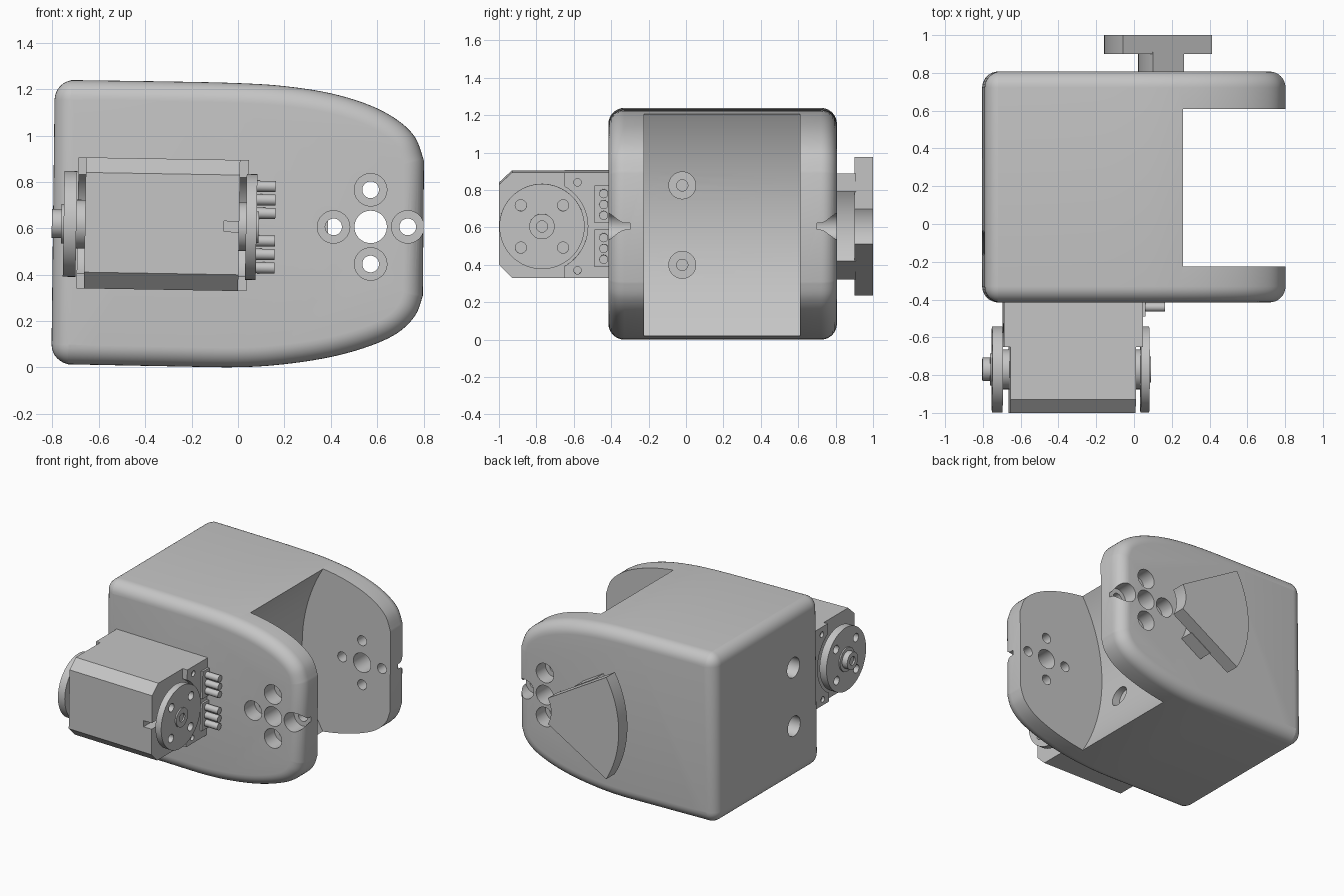
import bpy, bmesh, math
from mathutils import Matrix, Vector

if "Cube" in bpy.data.objects:
    bpy.data.objects.remove(bpy.data.objects["Cube"])

grey = bpy.data.materials.new("matte_grey")
grey.use_nodes = True
GREY = (0.56, 0.56, 0.56, 1)
grey.diffuse_color = GREY
grey.node_tree.nodes["Principled BSDF"].inputs["Base Color"].default_value = GREY

PX, PZ = 0.572, 0.606    # pivot of the bracket
HY, HZ = -0.77, 0.612    # axis of the motor horns


def prism(name, pts, axis, a, b):
    """Extrude a 2D outline along x (outline in y,z) or y (outline in x,z)."""
    bm = bmesh.new()

    def place(u, v, t):
        return bm.verts.new((t, u, v) if axis == "x" else (u, t, v))
    low = [place(u, v, a) for u, v in pts]
    high = [place(u, v, b) for u, v in pts]
    n = len(pts)
    bm.faces.new(low)
    bm.faces.new(high[::-1])
    for i in range(n):
        j = (i + 1) % n
        bm.faces.new((low[j], low[i], high[i], high[j]))
    bmesh.ops.recalc_face_normals(bm, faces=bm.faces)
    mesh = bpy.data.meshes.new(name)
    bm.to_mesh(mesh)
    bm.free()
    mesh.materials.append(grey)
    obj = bpy.data.objects.new(name, mesh)
    bpy.context.collection.objects.link(obj)
    return obj


def arc(u, v, r, start, end, n):
    steps = [math.radians(start + (end - start) * i / n) for i in range(n + 1)]
    return [(u + r * math.cos(t), v + r * math.sin(t)) for t in steps]


def disc(name, axis, u, v, r, a, b, n=40):
    return prism(name, arc(u, v, r, 0, 360, n)[:-1], axis, a, b)


def box(name, x, y, z):
    return prism(name, [(x[0], z[0]), (x[1], z[0]), (x[1], z[1]), (x[0], z[1])], "y", *y)


def cut(obj, cutters):
    for c in cutters:
        c.hide_render = True
        m = obj.modifiers.new("cut", "BOOLEAN")
        m.operation, m.solver, m.object = "DIFFERENCE", "EXACT", c
    graph = bpy.context.evaluated_depsgraph_get()
    mesh = bpy.data.meshes.new_from_object(obj.evaluated_get(graph))
    obj.modifiers.clear()
    obj.data = mesh
    for c in cutters:
        bpy.data.objects.remove(c)


def spline(pts, n=5):
    """Smooth path through the points."""
    p = [Vector(q) for q in [pts[0]] + pts + [pts[-1]]]
    out = []
    for a, b, c, d in zip(p, p[1:], p[2:], p[3:]):
        for i in range(n):
            t = i / n
            q = 0.5 * (2 * b + (c - a) * t + (2 * a - 5 * b + 4 * c - d) * t * t
                       + (3 * b - a - 3 * c + d) * t ** 3)
            out.append((q.x, q.y))
    return out + [pts[-1]]


# Bracket: rounded block tapering to two cheeks
top = [(-0.79, 1.24), (-0.3, 1.233), (0, 1.226), (0.2, 1.213), (0.4, 1.182),
       (0.57, 1.13), (0.69, 1.065), (0.765, 0.99), (0.802, 0.89)]
bottom = [(0.797, 0.31), (0.765, 0.225), (0.69, 0.15), (0.57, 0.093), (0.4, 0.045),
          (0.2, 0.014), (0, 0.001), (-0.3, 0.005), (-0.805, 0.015)]
bracket = prism("bracket", spline(top) + spline(bottom), "y", -0.415, 0.807)
bm = bmesh.new()
bm.from_mesh(bracket.data)
rim = [e for e in bm.edges
       if abs(e.verts[0].co.y - e.verts[1].co.y) < 0.01
       or max(v.co.x for v in e.verts) < -0.75]
bmesh.ops.bevel(bm, geom=rim, offset=0.085, segments=8, profile=0.5,
                affect="EDGES", clamp_overlap=False)
bmesh.ops.recalc_face_normals(bm, faces=bm.faces)
bm.to_mesh(bracket.data)
bm.free()

# Round slot, pivot holes with counterbores, and mounting screw holes
cutters = [disc("slot_cutter", "y", 1.22, 0.612, 1.13, -0.225, 0.61, 160),
           disc("pivot_cutter", "y", PX, PZ, 0.07, -0.6, 1.2)]
for dx, dz in ((1, 0), (0, 1), (-1, 0), (0, -1)):
    u, v = PX + 0.16 * dx, PZ + 0.16 * dz
    cutters += [disc("bolt_cutter", "y", u, v, 0.036, -0.6, 1.2),
                disc("bore_cutter", "y", u, v, 0.07, -0.6, -0.3),
                disc("bore_cutter", "y", u, v, 0.07, 0.7, 1.2)]
for z in (0.4, 0.825):
    cutters += [disc("screw_cutter", "x", -0.02, z, 0.072, 0.05, 0.3),
                disc("screw_cutter", "x", -0.02, z, 0.03, -0.1, 0.2),
                disc("screw_cutter", "x", -0.1, z, 0.072, -0.9, -0.5)]
cut(bracket, cutters)


# Fan-shaped stop on the back, on a narrower stem
def sector(name, r0, r1, half, a, b):
    outline = (arc(PX, PZ, r1, 180 - half, 180 + half, 24)
               + arc(PX, PZ, r0, 180 + half, 180 - half, 16))
    return prism(name, outline, "y", a, b)


sector("stop_stem", 0.36, 0.55, 31, 0.80, 0.91)
sector("stop_fan", 0.185, 0.73, 30.5, 0.90, 1.0)

# Motor case with chamfered front edges and a small notch
case = prism("motor_case", [(-1, 0.405), (-0.93, 0.335), (-0.4, 0.335), (-0.4, 0.9),
                            (-0.93, 0.9), (-1, 0.835)], "x", -0.66, 0.005)
cut(case, [box("notch_cutter", (-0.06, 0.1), (-1.1, -0.85), (0.59, 0.635))])
motor = [case]

# Side covers, scooped around the horns, with screw holes
for side, x0, x1 in (("left", 0.0, 0.042), ("right", -0.692, -0.655)):
    cover = prism(side + "_cover", [(-0.65, 0.335), (-0.4, 0.335), (-0.4, 0.9), (-0.65, 0.9)],
                  "x", x0, x1)
    out = x1 if side == "left" else x0
    cut(cover, [disc("scoop_cutter", "x", HY, HZ, 0.245, x0 - 0.1, x1 + 0.1, 64)]
        + [disc("hole_cutter", "x", -0.58, HZ + s * 0.235, 0.02, out - 0.02, out + 0.02, 20)
           for s in (-1, 1)])
    motor.append(cover)


# Horns: drilled discs on short hubs
def horn(name, x0, x1):
    h = disc(name, "x", HY, HZ, 0.228, x0, x1, 64)
    cut(h, [disc("hole_cutter", "x", HY + 0.113 * sy, HZ + 0.113 * sz, 0.03,
                 x0 - 0.1, x1 + 0.1, 24) for sy in (-1, 1) for sz in (-1, 1)])
    return h


boss = disc("left_boss", "x", HY, HZ, 0.068, 0.07, 0.09)
cut(boss, [disc("hole_cutter", "x", HY, HZ, 0.03, 0.078, 0.2, 24)])
motor += [horn("left_horn", 0.034, 0.08), boss,
          disc("left_hub", "x", HY, HZ, 0.105, 0.0, 0.037),
          horn("right_horn", -0.752, -0.697),
          disc("right_hub", "x", HY, HZ, 0.105, -0.7, -0.655),
          disc("right_boss", "x", HY, HZ, 0.085, -0.762, -0.748)]
cap = disc("right_cap", "x", HY, HZ, 0.062, -0.803, -0.755)
cut(cap, [disc("hole_cutter", "x", HY, HZ, 0.03, -0.9, -0.79, 24)])
motor.append(cap)

# Cable sockets with three pins each
for name, z in (("upper", 0.73), ("lower", 0.495)):
    motor.append(box(name + "_socket", (0.03, 0.056), (-0.49, -0.4), (z - 0.1, z + 0.1)))
    for i in (-1, 0, 1):
        motor.append(disc(name + "_pin", "x", -0.44, z + 0.058 * i, 0.024, 0.03, 0.16, 16))

# The motor sits slightly tilted on the bracket
pivot = Vector((-0.32, HY, HZ))
tilt = Matrix.Translation(pivot) @ Matrix.Rotation(0.017, 4, "Y") @ Matrix.Translation(-pivot)
for part in motor:
    part.data.transform(tilt)

# Smooth curved surfaces, keep edges crisp
bpy.ops.object.select_all(action="DESELECT")
for obj in bpy.context.collection.objects:
    if obj.type == "MESH":
        obj.select_set(True)
        bpy.context.view_layer.objects.active = obj
bpy.ops.object.shade_smooth_by_angle(angle=math.radians(30))
